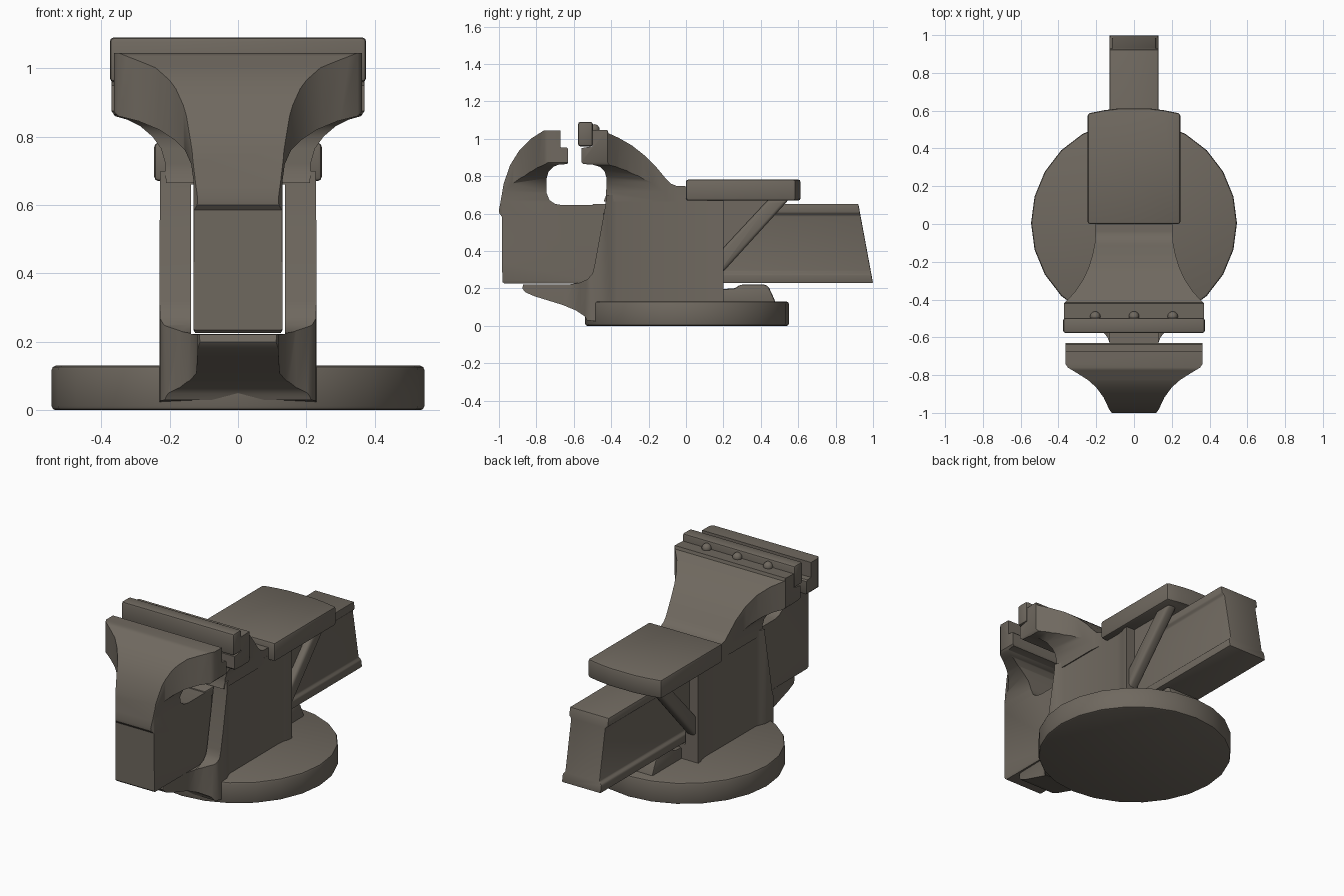
import bpy, bmesh, math

if "Cube" in bpy.data.objects:
    bpy.data.objects.remove(bpy.data.objects["Cube"])

mat = bpy.data.materials.new("cast_iron_grey")
mat.diffuse_color = (0.16, 0.14, 0.115, 1)
mat.use_nodes = True
mat.node_tree.nodes["Principled BSDF"].inputs["Base Color"].default_value = mat.diffuse_color


def finish(ob, bevel=0.0, segs=2):
    bpy.ops.object.select_all(action='DESELECT')
    ob.select_set(True)
    bpy.context.view_layer.objects.active = ob
    if bevel:
        m = ob.modifiers.new("bevel", 'BEVEL')
        m.width, m.segments, m.limit_method = bevel, segs, 'ANGLE'
        bpy.ops.object.modifier_apply(modifier=m.name)
    ob.data.materials.clear()
    ob.data.materials.append(mat)
    bpy.ops.object.shade_smooth_by_angle(angle=math.radians(35))
    return ob


def to_object(name, bm):
    bmesh.ops.recalc_face_normals(bm, faces=bm.faces[:])
    me = bpy.data.meshes.new(name)
    bm.to_mesh(me)
    bm.free()
    ob = bpy.data.objects.new(name, me)
    bpy.context.collection.objects.link(ob)
    return ob


def prism(name, pts, axis, lo, hi):
    """Extrude a 2D profile along an axis: x takes (y,z), y takes (x,z), z takes (x,y)."""
    place = {'x': lambda p, t: (t, p[0], p[1]),
             'y': lambda p, t: (p[0], t, p[1]),
             'z': lambda p, t: (p[0], p[1], t)}[axis]
    bm = bmesh.new()
    a = [bm.verts.new(place(p, lo)) for p in pts]
    b = [bm.verts.new(place(p, hi)) for p in pts]
    bm.faces.new(a)
    bm.faces.new(b[::-1])
    n = len(pts)
    for i in range(n):
        j = (i + 1) % n
        bm.faces.new((a[i], b[i], b[j], a[j]))
    return to_object(name, bm)


def both(half):
    return half + [(-x, v) for x, v in reversed(half)]


def box(name, x0, x1, y0, y1, z0, z1):
    return prism(name, [(x0, y0), (x1, y0), (x1, y1), (x0, y1)], 'z', z0, z1)


def boolean(ob, cutter, op):
    cutter.hide_render = True
    bpy.context.view_layer.objects.active = ob
    m = ob.modifiers.new("bool", 'BOOLEAN')
    m.object, m.operation, m.solver = cutter, op, 'EXACT'
    bpy.ops.object.modifier_apply(modifier=m.name)
    bpy.data.objects.remove(cutter, do_unlink=True)


# round base
bm = bmesh.new()
bmesh.ops.create_cone(bm, cap_ends=True, segments=24, radius1=0.545, radius2=0.545, depth=0.13)
for v in bm.verts:
    v.co.y += 0.005
    v.co.z += 0.065
finish(to_object("round_base", bm), 0.012)

# lower body with its front tongue, slotted for the slide bar
body = prism("fixed_body", [
    (-.427, .70), (-.43, .65), (-.49, .32), (-.50, .28), (-.525, .25), (-.57, .23), (-.62, .222),
    (-.87, .222), (-.875, .20), (-.86, .18), (-.81, .158), (-.66, .112), (-.59, .083), (-.54, .05),
    (-.53, .03), (-.45, .02), (.2, .02), (.2, .70)], 'x', -.3, .3)
boolean(body, prism("cut_plan", both([
    (.10, -.9), (.118, -.86), (.122, -.65), (.14, -.60), (.17, -.565), (.21, -.535), (.228, -.51),
    (.23, -.47), (.228, -.43), (.215, -.40), (.205, -.37), (.203, .1), (.208, .14), (.22, .175),
    (.225, .25)]), 'z', -.1, 1), 'INTERSECT')
boolean(body, box("cut_slot", -.137, .137, -1.2, .5, .2225, .66), 'DIFFERENCE')
finish(body)

# upper fixed jaw, flared toward the front
jaw = prism("fixed_jaw", [
    (-.56, .875), (-.56, .95), (-.50, .96), (-.50, 1.045), (-.42, 1.048), (-.415, 1.03), (-.36, 1.005),
    (-.29, .965), (-.22, .91), (-.16, .85), (-.11, .79), (-.08, .76), (-.05, .748), (.03, .745),
    (.03, .665), (-.44, .665), (-.427, .70), (-.425, .79), (-.435, .825), (-.46, .85), (-.50, .862),
    (-.55, .865)], 'x', -.5, .5)
boolean(jaw, prism("cut_front", both([
    (.21, .6), (.212, .72), (.225, .765), (.25, .80), (.285, .83), (.325, .85), (.36, .86),
    (.37, .875), (.37, 1.2)]), 'y', -1, .5), 'INTERSECT')
boolean(jaw, prism("cut_plan", both([
    (.37, -.7), (.37, -.42), (.355, -.405), (.31, -.355), (.27, -.295), (.24, -.23), (.22, -.165),
    (.207, -.10), (.203, -.04), (.203, .2)]), 'z', .3, 1.3), 'INTERSECT')
finish(jaw)

# jaw plate and its screws
finish(box("jaw_plate", -.375, .375, -.577, -.498, .96, 1.09), 0.012)
for i in (-1, 0, 1):
    bm = bmesh.new()
    bmesh.ops.create_uvsphere(bm, u_segments=12, v_segments=8, radius=.028)
    for v in bm.verts:
        v.co.x += i * .205
        v.co.y -= .49
        v.co.z += 1.05
    finish(to_object("plate_screw", bm))

# movable jaw
mov = prism("movable_jaw", [
    (-.982, .235), (-.972, .226), (-.55, .226), (-.50, .24), (-.44, .30), (-.44, .645), (-.66, .645), (-.70, .652),
    (-.73, .672), (-.745, .71), (-.745, .79), (-.735, .825), (-.71, .85), (-.68, .862), (-.635, .865),
    (-.63, .875), (-.63, .945), (-.637, .953), (-.672, .955), (-.672, 1.045), (-.76, 1.045),
    (-.775, 1.035), (-.83, 1.00), (-.89, .94), (-.94, .86), (-.975, .76), (-.992, .66), (-1.0, .62),
    (-.998, .60), (-.985, .585)], 'x', -.5, .5)
boolean(mov, prism("cut_front", both([
    (.118, .2), (.13, .24), (.13, .67), (.137, .72), (.155, .76), (.185, .79), (.23, .82), (.29, .845),
    (.35, .86), (.365, .875), (.365, 1.2)]), 'y', -1.2, 0), 'INTERSECT')
boolean(mov, prism("cut_plan", both([
    (.115, -1.1), (.118, -1.0), (.132, -.98), (.16, -.92), (.20, -.865), (.245, -.825), (.30, -.79), (.35, -.76),
    (.363, -.74), (.363, -.3)]), 'z', 0, 1.3), 'INTERSECT')
finish(mov)

# slide bar with thin flanges and a slanted end
bar = prism("slide_bar", both([
    (.13, .228), (.13, .275), (.115, .29), (.115, .59), (.13, .605), (.13, .652)]), 'y', -.5, .92)
for v in bar.data.vertices:
    if v.co.y > 0:
        v.co.y = 1 - (v.co.z - .228) * .185
finish(bar, 0.006)

# anvil with a gently curved back edge
finish(prism("anvil", both([
    (.245, 0), (.245, .585), (.16, .602), (.08, .612)]), 'z', .67, .782), 0.012)

# anvil braces and their webs
for s in (-1, 1):
    lo, hi = sorted((s * .14, s * .205))
    finish(prism("anvil_brace", [(.17, .26), (.20, .29), (.55, .675), (.44, .675), (.17, .385)],
                 'x', lo, hi), 0.02, 3)
    lo, hi = sorted((s * .14, s * .165))
    finish(prism("brace_web", [(.17, .30), (.52, .675), (.17, .675)], 'x', lo, hi))

# low block on the base under the slide bar
finish(prism("base_block", [(.15, .1), (.49, .1), (.46, .17), (.44, .212), (.42, .22), (.29, .22),
                            (.26, .20), (.15, .195)], 'x', -.11, .11), 0.01)
